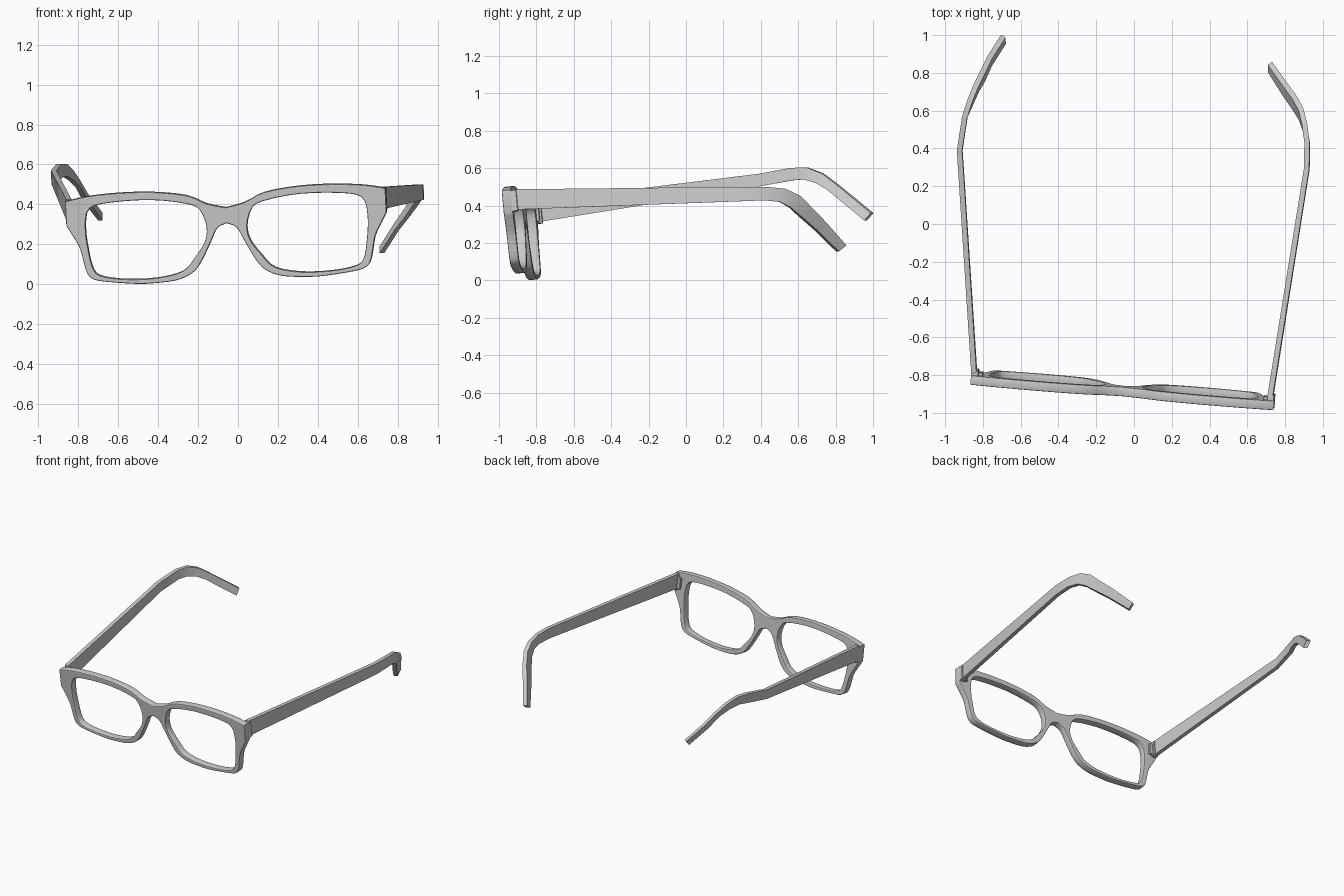
import bpy, bmesh, math
from mathutils import Matrix, Vector

if "Cube" in bpy.data.objects:
    bpy.data.objects.remove(bpy.data.objects["Cube"])

# The glasses sit slightly turned, rolled and tilted
POSE = (Matrix.Translation((-0.042, -0.877, -0.003))
        @ Matrix.Rotation(math.radians(-4.8), 4, 'Z')
        @ Matrix.Rotation(math.radians(-2.4), 4, 'Y')
        @ Matrix.Rotation(math.radians(5.5), 4, 'X'))
DEPTH, BEVEL = 0.05, 0.006


def smooth(pts, closed=False, n=3):
    """Catmull-Rom subdivision of a 2D point list."""
    p = [Vector(q) for q in pts]
    p = [p[-1]] + p + p[:2] if closed else [2 * p[0] - p[1]] + p + [2 * p[-1] - p[-2]]
    out = []
    for a, b, c, d in zip(p, p[1:], p[2:], p[3:]):
        for i in range(n):
            t = i / n
            out.append(0.5 * (2 * b + (c - a) * t + (2 * a - 5 * b + 4 * c - d) * t * t
                              + (3 * b - a - 3 * c + d) * t ** 3))
    return out if closed else out + [p[-2]]


def mirror(pts):
    return [Vector((-q.x, q.y)) for q in reversed(pts)]


def add_object(name, mesh):
    ob = bpy.data.objects.new(name, mesh)
    bpy.context.collection.objects.link(ob)
    return ob


def shade(ob, angle=30):
    bpy.ops.object.select_all(action='DESELECT')
    ob.select_set(True)
    bpy.context.view_layer.objects.active = ob
    bpy.ops.object.shade_smooth_by_angle(angle=math.radians(angle))


# Front frame: half outline (brow, then lower rim) and one lens opening
brow = [(0, .388), (.095, .411), (.197, .457), (.373, .481), (.549, .483), (.70, .472), (.806, .452)]
rim = [(.806, .33), (.775, .275), (.742, .21), (.718, .10), (.69, .06), (.63, .042), (.472, .024),
       (.385, .023), (.272, .032), (.195, .06), (.147, .106), (.092, .204), (.05, .285), (0, .31)]
hole = [(.102, .296), (.131, .38), (.195, .415), (.372, .442), (.574, .438), (.685, .412),
        (.71, .32), (.70, .196), (.678, .10), (.63, .066), (.51, .048), (.36, .049),
        (.231, .078), (.169, .143), (.115, .22)]
half = smooth(brow) + smooth(rim)
opening = smooth(hole, True)
loops = [half + mirror(half)[1:-1], opening, mirror(opening)]

curve = bpy.data.curves.new("frame_profile", 'CURVE')
curve.dimensions, curve.fill_mode = '2D', 'BOTH'
curve.extrude = DEPTH / 2 - BEVEL
curve.bevel_depth, curve.bevel_resolution, curve.offset = BEVEL, 1, -BEVEL
for loop in loops:
    s = curve.splines.new('POLY')
    s.points.add(len(loop) - 1)
    for pt, q in zip(s.points, loop):
        pt.co = (q.x, q.y, 0, 1)
    s.use_cyclic_u = True
profile = add_object("frame_profile", curve)
bpy.context.view_layer.update()
mesh = bpy.data.meshes.new_from_object(profile.evaluated_get(bpy.context.evaluated_depsgraph_get()))
bpy.data.objects.remove(profile)
mesh.transform(POSE @ Matrix.Translation((0, DEPTH / 2, 0)) @ Matrix.Rotation(math.pi / 2, 4, 'X'))
shade(add_object("front_frame", mesh))


# End pieces and hinge plates behind the outer corners
def block(name, lo, hi, side):
    bm = bmesh.new()
    lo, hi = Vector(lo), Vector(hi)
    mid = (lo + hi) / 2
    mid.x *= side
    bmesh.ops.create_cube(bm, size=1, matrix=POSE @ Matrix.Translation(mid)
                          @ Matrix.Diagonal((*(hi - lo), 1)))
    bmesh.ops.bevel(bm, geom=bm.edges[:], offset=.003, segments=1, affect='EDGES')
    me = bpy.data.meshes.new(name)
    bm.to_mesh(me)
    bm.free()
    add_object(name, me)


for side, tag in ((-1, "left"), (1, "right")):
    block(tag + "_end_piece", (.768, .01, .335), (.805, .078, .449), side)
    block(tag + "_hinge", (.745, .04, .345), (.772, .066, .43), side)


# Temples: flat strips through stations (x, y_top, z_top, y_bottom, z_bottom)
def temple(name, stations, thick=.028):
    bm = bmesh.new()
    rings = []
    for i, (x, yt, zt, yb, zb) in enumerate(stations):
        a, b = stations[max(i - 1, 0)], stations[min(i + 1, len(stations) - 1)]
        d = Vector((b[0] - a[0], b[1] - a[1], 0)).normalized()
        n = Vector((d.y, -d.x, 0)) * thick / 2
        top, low = Vector((x, yt, zt)), Vector((x + .042 * (zt - zb), yb, zb))
        rings.append([bm.verts.new(v) for v in (top - n, top + n, low + n, low - n)])
    for r, s in zip(rings, rings[1:]):
        for k in range(4):
            bm.faces.new((r[k], r[(k + 1) % 4], s[(k + 1) % 4], s[k]))
    bm.faces.new(rings[0])
    bm.faces.new(rings[-1])
    bmesh.ops.recalc_face_normals(bm, faces=bm.faces[:])
    me = bpy.data.meshes.new(name)
    bm.to_mesh(me)
    bm.free()
    shade(add_object(name, me))


temple("left_temple", [
    (-.848, -.79, .425, -.79, .312), (-.924, .39, .57, .39, .502), (-.897, .565, .602, .57, .535),
    (-.87, .65, .603, .63, .54), (-.838, .73, .572, .70, .52), (-.803, .80, .52, .76, .485),
    (-.765, .88, .455, .845, .415), (-.692, .995, .36, .96, .32)])
temple("right_temple", [
    (.718, -.925, .487, -.925, .378), (.913, .29, .50, .29, .423), (.916, .43, .50, .42, .428),
    (.903, .53, .49, .50, .42), (.883, .61, .45, .555, .39), (.85, .67, .385, .61, .342),
    (.795, .745, .307, .69, .272), (.72, .85, .187, .81, .155)])
